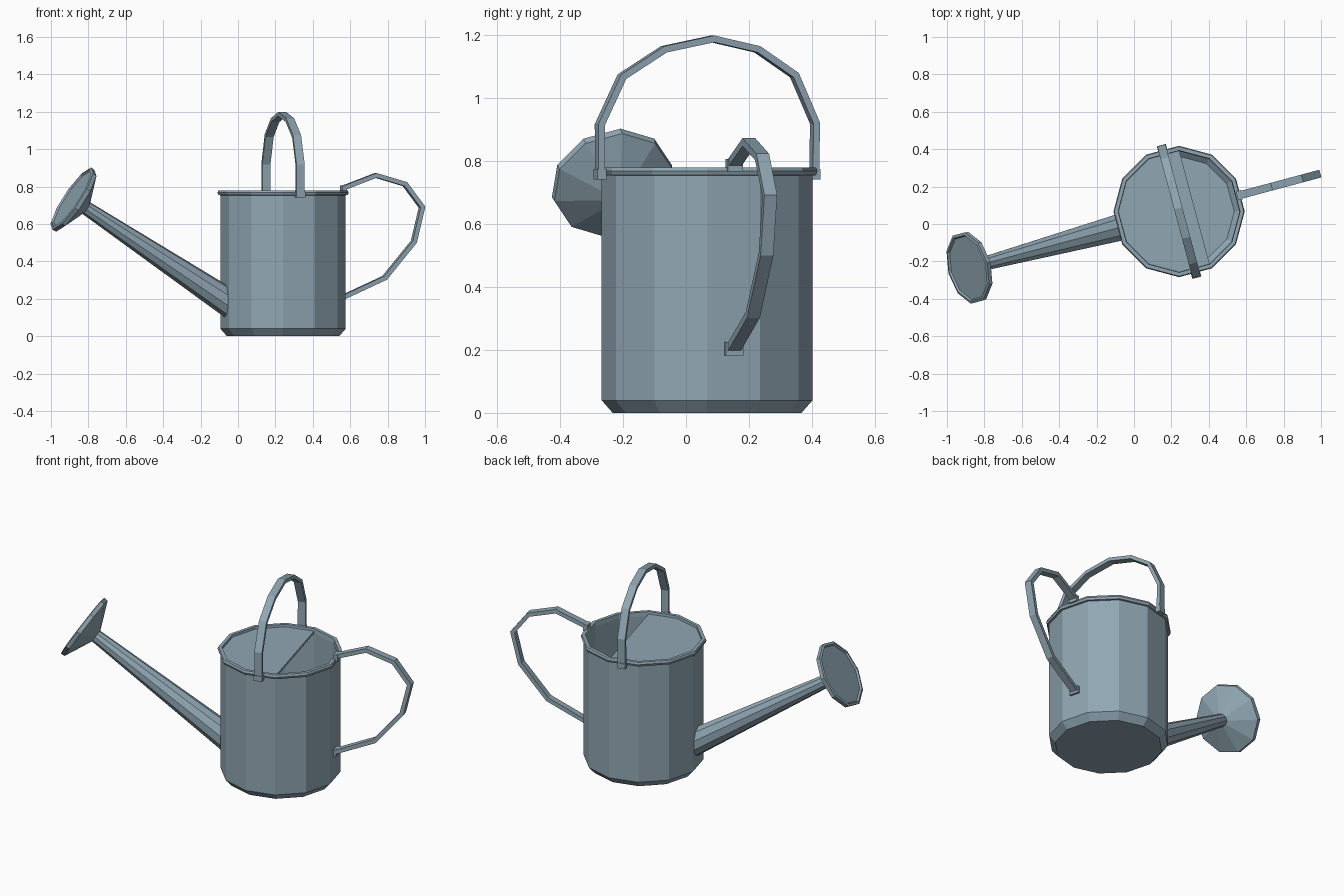
import bpy, bmesh
from math import radians, cos, sin, pi
from mathutils import Matrix, Vector

if "Cube" in bpy.data.objects:
    bpy.data.objects.remove(bpy.data.objects["Cube"])

# The whole can is turned 15 degrees about the body's axis
PLACE = Matrix.Translation((0.241, 0.067, 0)) @ Matrix.Rotation(radians(15), 4, 'Z')
METAL = bpy.data.materials.new("blue_grey_metal")
METAL.diffuse_color = (0.28, 0.385, 0.45, 1)
METAL.use_nodes = True
METAL.node_tree.nodes["Principled BSDF"].inputs["Base Color"].default_value = METAL.diffuse_color


def finish(name, bm):
    bmesh.ops.recalc_face_normals(bm, faces=bm.faces)
    mesh = bpy.data.meshes.new(name)
    bm.to_mesh(mesh)
    bm.free()
    mesh.materials.append(METAL)
    ob = bpy.data.objects.new(name, mesh)
    bpy.context.collection.objects.link(ob)
    ob.matrix_world = PLACE
    return ob


def lathe(profile, sides, phase=0.0, mat=Matrix(), closed=False):
    """Revolve (radius, height) points; open profiles get capped ends."""
    bm = bmesh.new()
    rings = []
    for r, z in profile:
        rings.append([bm.verts.new(mat @ Vector((r * cos(phase + 2 * pi * i / sides),
                                                 r * sin(phase + 2 * pi * i / sides), z)))
                      for i in range(sides)])
    pairs = list(zip(rings, rings[1:]))
    if closed:
        pairs.append((rings[-1], rings[0]))
    for a, b in pairs:
        for i in range(sides):
            j = (i + 1) % sides
            bm.faces.new((a[i], a[j], b[j], b[i]))
    if not closed:
        bm.faces.new(rings[0])
        bm.faces.new(rings[-1])
    return bm, rings


def strap(name, path, width, thick, axis):
    """Sweep a flat bar with mitred corners along a planar path; axis = width direction."""
    bm = bmesh.new()
    pts = [Vector(p) for p in path]
    axis = Vector(axis)
    rings = []
    for i, p in enumerate(pts):
        a = (p - pts[i - 1]).normalized() if i else None
        b = (pts[i + 1] - p).normalized() if i < len(pts) - 1 else None
        a, b = a or b, b or a
        t = (a + b).normalized()
        n = t.cross(axis) * (thick / 2 / t.dot(a))
        w = axis * width / 2
        rings.append([bm.verts.new(p + q) for q in (n + w, n - w, -n - w, -n + w)])
    for a, b in zip(rings, rings[1:]):
        for i in range(4):
            j = (i + 1) % 4
            bm.faces.new((a[i], a[j], b[j], b[i]))
    bm.faces.new(rings[0])
    bm.faces.new(rings[-1])
    return finish(name, bm)


def box(name, center, size):
    bm = bmesh.new()
    bmesh.ops.create_cube(bm, size=1, matrix=Matrix.Translation(center) @ Matrix.Diagonal((*size, 1)))
    return finish(name, bm)


# Body: hollow 12-sided vessel with a chamfered foot
PH = radians(15)
finish("body", lathe([(0.30, 0), (0.335, 0.04), (0.335, 0.77), (0.325, 0.77),
                      (0.325, 0.04), (0.295, 0.015)], 12, PH)[0])

# Rolled rim
finish("rim", lathe([(0.333, 0.753), (0.346, 0.755), (0.351, 0.768), (0.346, 0.78),
                     (0.326, 0.78), (0.323, 0.755)], 12, PH, closed=True)[0])

# Half lid covering the spout side
bm = bmesh.new()
ring = [bm.verts.new((0.328 * cos(radians(a)), 0.328 * sin(radians(a)), 0.752))
        for a in range(75, 286, 30)]
face = bm.faces.new(ring)
top = bmesh.ops.extrude_face_region(bm, geom=[face])
bmesh.ops.translate(bm, vec=(0, 0, 0.014),
                    verts=[v for v in top["geom"] if isinstance(v, bmesh.types.BMVert)])
finish("half_lid", bm)

# Spout: tapered tube, its base trimmed to the body's flat face
AXIS = Matrix.Translation((-1.161, 0, 0.731)) @ Matrix.Rotation(radians(-57.2), 4, 'Y')
d = AXIS.to_3x3() @ Vector((0, 0, 1))
bm, rings = lathe([(0.076, -1.01), (0.037, -0.07)], 10, 0, AXIS)
for v in rings[0]:
    v.co += d * ((-0.315 - v.co.x) / d.x)
finish("spout", bm)

# Sprinkler rose: shallow 10-sided cone with a raised lip round the face
finish("rose", lathe([(0.036, -0.085), (0.195, -0.014), (0.198, 0.01), (0.183, 0.014), (0.176, 0.004)],
                     10, 0, AXIS)[0])

# Carrying handle arched across the top, with end brackets
arch = [(-0.352, 0.75), (-0.353, 0.915), (-0.28, 1.068), (-0.142, 1.155), (0.018, 1.188),
        (0.165, 1.155), (0.287, 1.073), (0.355, 0.92), (0.352, 0.75)]
strap("top_handle", [(0, y, z) for y, z in arch], 0.045, 0.021, (1, 0, 0))
for side, s in (("front", -1), ("back", 1)):
    box("top_handle_bracket_" + side, (0, s * 0.352, 0.758), (0.05, 0.03, 0.032))

# Rear handle loop, with brackets at both ends
loop = [(0.325, 0.79), (0.513, 0.86), (0.675, 0.813), (0.769, 0.69),
        (0.724, 0.505), (0.562, 0.312), (0.32, 0.203)]
strap("rear_handle", [(x, 0, z) for x, z in loop], 0.042, 0.024, (0, 1, 0))
box("rear_handle_bracket_top", (0.335, 0, 0.787), (0.026, 0.05, 0.04))
box("rear_handle_bracket_bottom", (0.328, 0, 0.204), (0.02, 0.058, 0.042))
